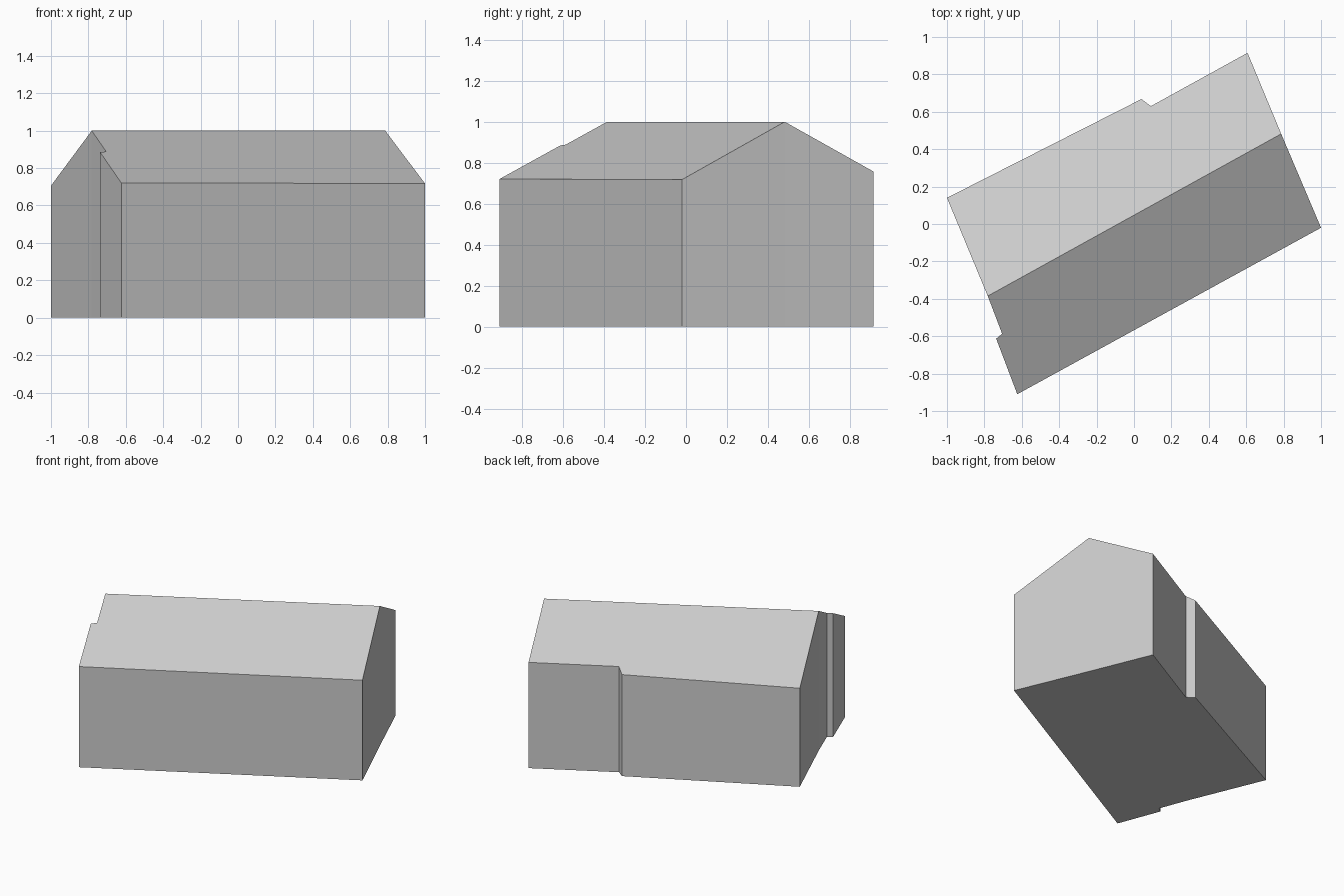
import bpy
import bmesh
from mathutils import Vector

cube = bpy.data.objects.get("Cube")
if cube:
    bpy.data.objects.remove(cube, do_unlink=True)

# One plain grey for walls and roof
grey = bpy.data.materials.new("plain_grey")
grey.use_nodes = True
colour = (0.6, 0.6, 0.6, 1)
grey.diffuse_color = colour
grey.node_tree.nodes["Principled BSDF"].inputs["Base Color"].default_value = colour

# Ridge ends, and the footprint on either side of the ridge (counter-clockwise)
ridge_west, ridge_east = Vector((-0.782, -0.385)), Vector((0.787, 0.482))
front_side = [(-0.705, -0.587), (-0.737, -0.613), (-0.624, -0.91), (1, -0.02)]
back_side = [(0.607, 0.915), (0.09, 0.63), (0.04, 0.668), (-1, 0.14)]
RIDGE_HEIGHT, SLOPE = 1.0, 0.521

along = (ridge_east - ridge_west).normalized()
across = Vector((-along.y, along.x))


def roof_height(point):
    """Height of the gable roof, falling evenly away from the ridge."""
    return RIDGE_HEIGHT - SLOPE * abs((Vector(point) - ridge_west).dot(across))


outline = [ridge_west, *front_side, ridge_east, *back_side]
east = len(front_side) + 1

bm = bmesh.new()
base = [bm.verts.new((p[0], p[1], 0)) for p in outline]
eaves = [bm.verts.new((p[0], p[1], roof_height(p))) for p in outline]

# Floor, two roof slopes and the walls
bm.faces.new(base[::-1])
bm.faces.new(eaves[:east + 1])
bm.faces.new(eaves[east:] + eaves[:1])
for i in range(len(outline)):
    j = (i + 1) % len(outline)
    bm.faces.new((base[i], base[j], eaves[j], eaves[i]))
bmesh.ops.recalc_face_normals(bm, faces=bm.faces)

mesh = bpy.data.meshes.new("gabled_building")
bm.to_mesh(mesh)
bm.free()
mesh.materials.append(grey)
building = bpy.data.objects.new("gabled_building", mesh)
bpy.context.collection.objects.link(building)
